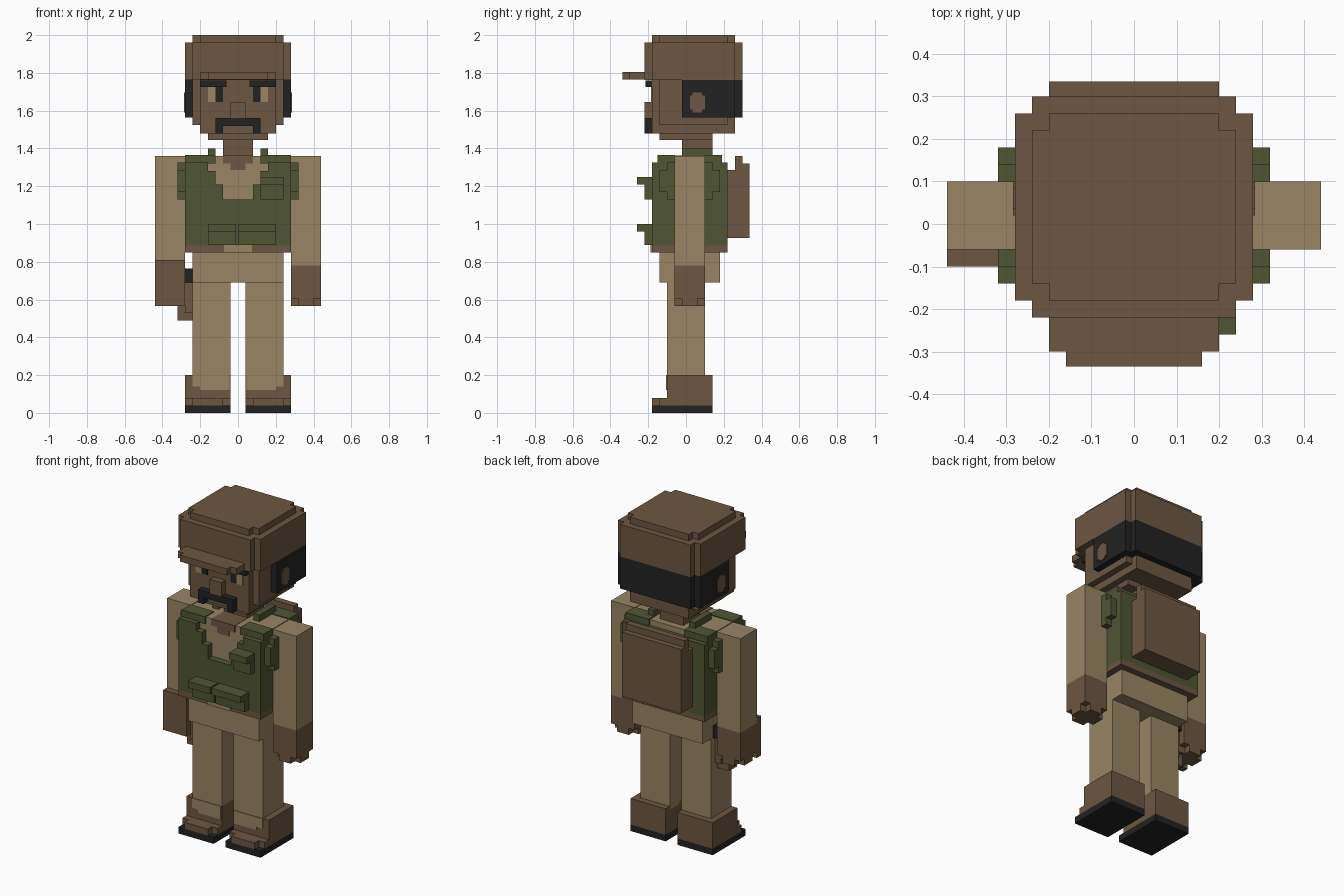
import bpy, bmesh
from mathutils import Vector


def material(name, rgb):
    m = bpy.data.materials.new(name)
    m.diffuse_color = (*rgb, 1)
    return m


BROWN = material("brown", (0.150, 0.095, 0.054))
TAN = material("tan", (0.315, 0.238, 0.128))
GREEN = material("green", (0.080, 0.093, 0.034))
BLACK = material("black", (0.016, 0.016, 0.016))


def blocks(name, mat, *boxes):
    """One object from boxes (x0, x1, y0, y1, z0, z1)."""
    bm = bmesh.new()
    for x0, x1, y0, y1, z0, z1 in boxes:
        lo, hi = Vector((x0, y0, z0)), Vector((x1, y1, z1))
        for v in bmesh.ops.create_cube(bm, size=1)["verts"]:
            v.co = (lo + hi) / 2 + Vector(a * b for a, b in zip(v.co, hi - lo))
    me = bpy.data.meshes.new(name)
    bm.to_mesh(me)
    bm.free()
    me.materials.append(mat)
    ob = bpy.data.objects.new(name, me)
    bpy.context.collection.objects.link(ob)
    return ob


def flip(box):
    return (-box[1], -box[0], *box[2:])


def pair(name, mat, *boxes):
    """The given boxes on the +x side and their mirror images."""
    blocks(name + "_right", mat, *boxes)
    blocks(name + "_left", mat, *[flip(b) for b in boxes])


# Boots and legs
pair("sole", BLACK, (.04, .28, -.18, .14, 0, .04))
pair("boot", BROWN, (.04, .28, -.10, .14, .04, .20), (.04, .28, -.14, -.10, .04, .08),
     (.08, .24, -.18, -.14, .04, .08))
pair("leg", TAN, (.04, .24, -.10, .10, .18, .69), (.045, .20, -.105, 0, .12, .20),
     (.19, .24, -.105, 0, .14, .20))
blocks("hips", TAN, (-.24, .24, -.14, .18, .69, .86))
blocks("belt", BROWN, (-.28, .28, -.18, .22, .85, .885))
blocks("buckle", TAN, (-.08, .08, -.188, -.17, .85, .89))

# Shirt and open collar
blocks("shirt", TAN, (-.275, .275, -.14, .18, .88, 1.36))
blocks("throat", BROWN, (-.08, .08, -.146, -.02, 1.32, 1.362), (-.04, .04, -.146, -.10, 1.285, 1.33))

# Vest: front panel with stepped neckline, back and sides
blocks("vest_front", GREEN, (-.28, .28, -.18, -.14, .885, 1.13),
       (.08, .28, -.18, -.14, 1.13, 1.21), (-.28, -.08, -.18, -.14, 1.13, 1.21),
       (.12, .28, -.18, -.14, 1.21, 1.28), (-.28, -.12, -.18, -.14, 1.21, 1.28),
       (.16, .28, -.18, -.14, 1.28, 1.325), (-.28, -.16, -.18, -.14, 1.28, 1.325))
blocks("vest_back", GREEN, (-.28, .28, .18, .22, .885, 1.325))
pair("vest_side", GREEN, (.27, .28, -.15, .19, .885, 1.325),
     (.28, .32, -.10, .14, 1.13, 1.325), (.28, .32, -.14, .18, 1.17, 1.285))
pair("vest_strap", GREEN, (.12, .28, -.15, -.06, 1.32, 1.365),
     (.12, .28, .10, .19, 1.32, 1.365), (.12, .16, -.02, .14, 1.35, 1.40))

# Pouches with protruding flaps
for name, x0, x1, z0, z1 in (("chest_pouch", .12, .24, 1.13, 1.25),
                             ("waist_pouch_left", -.16, -.01, .89, 1.0),
                             ("waist_pouch_right", 0, .20, .89, 1.0)):
    blocks(name, GREEN, (x0, x1, -.22, -.18, z0, z1), (x0, x1, -.26, -.22, z1 - .04, z1))

# Backpack
blocks("backpack", BROWN, (-.20, .20, .22, .335, .925, 1.285),
       (-.20, .20, .26, .30, 1.285, 1.36), (-.20, .20, .30, .335, 1.285, 1.32))

# Arms and gloves
pair("arm", TAN, (.28, .44, -.06, .10, .78, 1.36))
hand = [(.28, .44, -.06, .10, .605, .78), (.28, .44, -.02, .06, .565, .605),
        (.32, .40, -.06, .10, .565, .605)]
pair("hand", BROWN, *hand)
blocks("left_glove_front", BROWN, (-.44, -.28, -.10, -.06, .565, .81))

# Holster and grip on the left hip
blocks("holster", BROWN, (-.28, -.24, -.06, .06, .53, .69), (-.32, -.24, -.04, .04, .49, .57))
blocks("pistol_grip", BLACK, (-.28, -.24, -.02, .08, .69, .765))

# Head
blocks("neck", BROWN, (-.08, .08, -.02, .14, 1.34, 1.46))
blocks("head", BROWN, (-.24, .24, -.14, .22, 1.525, 1.77), (-.20, .20, -.18, .26, 1.48, 1.77),
       (-.16, .16, -.14, .14, 1.445, 1.48))
blocks("nose", BROWN, (-.04, .04, -.22, -.18, 1.56, 1.645))
blocks("moustache", BLACK, (-.12, .12, -.22, -.18, 1.52, 1.56),
       (-.12, -.08, -.22, -.18, 1.48, 1.52), (.08, .12, -.22, -.18, 1.48, 1.52))
pair("eye_white", TAN, (.12, .16, -.185, -.175, 1.645, 1.725))
pair("pupil", BLACK, (.08, .12, -.185, -.175, 1.645, 1.725))
pair("eyebrow", BLACK, (.06, .20, -.215, -.18, 1.725, 1.76))

# Dark hair band wrapping the back, with round ears
blocks("hair", BLACK, (-.28, .28, -.02, .26, 1.565, 1.762), (-.24, .24, .20, .30, 1.565, 1.762))
pair("ear", BROWN, (.27, .285, .02, .10, 1.605, 1.68), (.27, .285, .035, .085, 1.59, 1.695))

# Cap with crown and stepped brim
blocks("cap", BROWN, (-.28, .28, -.18, .26, 1.762, 1.96), (-.24, .24, -.22, .30, 1.762, 1.96))
blocks("cap_top", BROWN, (-.24, .24, -.14, .22, 1.96, 2.0), (-.20, .20, -.18, .26, 1.96, 2.0))
blocks("brim", BROWN, (-.20, .20, -.30, -.20, 1.765, 1.805), (-.16, .16, -.335, -.30, 1.765, 1.805))
